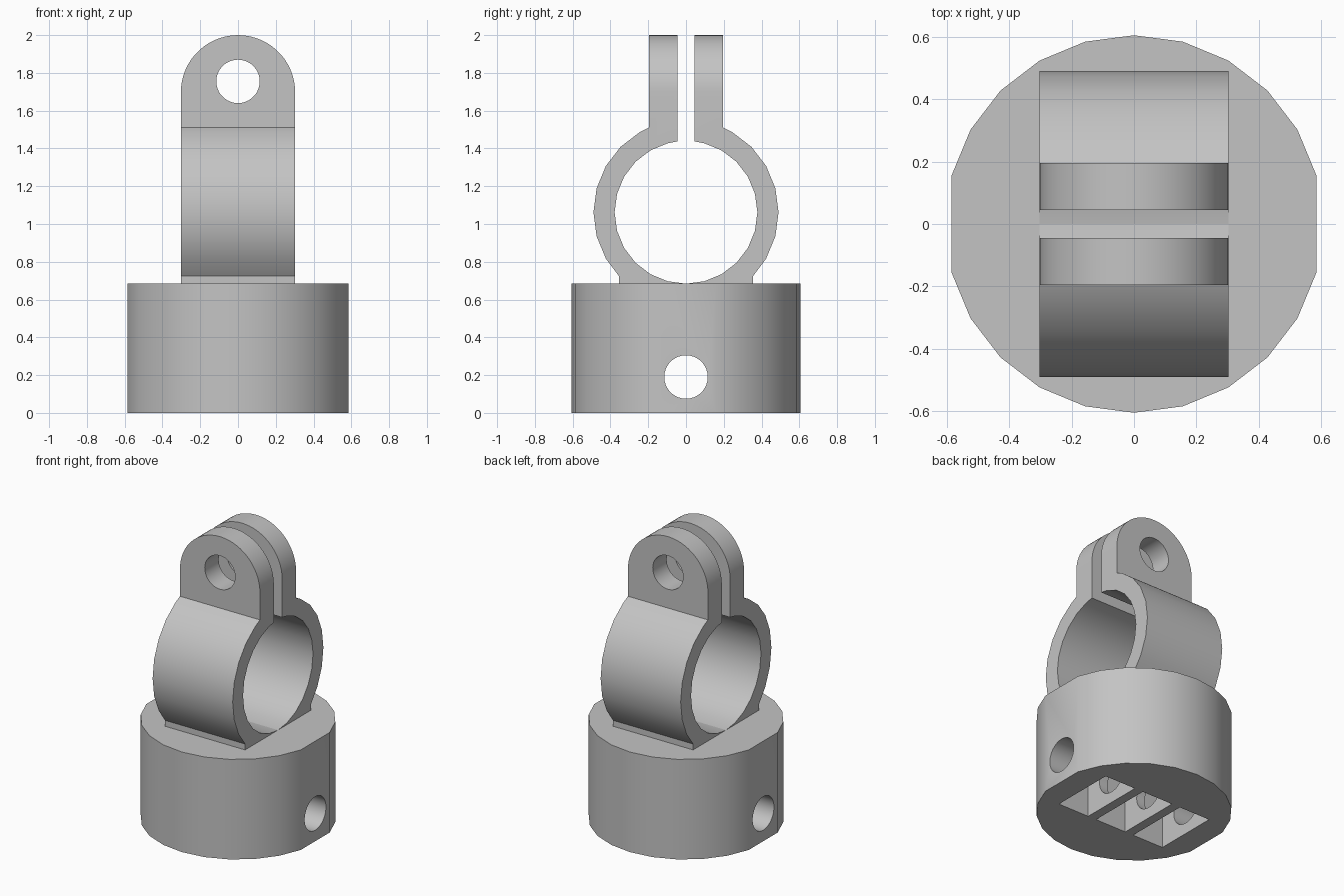
import bpy
import bmesh
from math import sin, cos, acos, radians, degrees, sqrt
from mathutils import Vector

cube = bpy.data.objects.get("Cube")
if cube:
    bpy.data.objects.remove(cube, do_unlink=True)

grey = bpy.data.materials.new("light_grey")
grey.use_nodes = True
grey.diffuse_color = (0.55, 0.55, 0.55, 1)
grey.node_tree.nodes["Principled BSDF"].inputs["Base Color"].default_value = (0.55, 0.55, 0.55, 1)

# Main dimensions
BASE_R, BASE_H = 0.605, 0.684
RING_OUT, RING_IN = 0.49, 0.378
RING_Z = BASE_H + RING_IN
HALF_W = 0.3025
SLOT, TAB_Y, FOOT_Y = 0.045, 0.195, 0.355
BOLT_R, TAB_HOLE_Z, BASE_HOLE_Z = 0.115, 1.755, 0.19


def prism(name, points, sweep):
    """Extrude a closed outline along a vector."""
    bm = bmesh.new()
    face = bm.faces.new([bm.verts.new(p) for p in points])
    moved = bmesh.ops.extrude_face_region(bm, geom=[face])["geom"]
    bmesh.ops.translate(bm, vec=Vector(sweep),
                        verts=[v for v in moved if isinstance(v, bmesh.types.BMVert)])
    bmesh.ops.recalc_face_normals(bm, faces=bm.faces)
    mesh = bpy.data.meshes.new(name)
    bm.to_mesh(mesh)
    bm.free()
    mesh.materials.append(grey)
    obj = bpy.data.objects.new(name, mesh)
    bpy.context.collection.objects.link(obj)
    return obj


def arc(radius, angles):
    return [(radius * cos(radians(a)), radius * sin(radians(a))) for a in angles]


def combine(obj, tool, operation):
    """Apply a boolean and discard the tool."""
    bpy.ops.object.select_all(action="DESELECT")
    bpy.context.view_layer.objects.active = obj
    obj.select_set(True)
    mod = obj.modifiers.new("cut", "BOOLEAN")
    mod.operation, mod.object, mod.solver = operation, tool, "EXACT"
    bpy.ops.object.modifier_apply(modifier=mod.name)
    bpy.data.objects.remove(tool, do_unlink=True)


def smooth(obj):
    bpy.ops.object.select_all(action="DESELECT")
    bpy.context.view_layer.objects.active = obj
    obj.select_set(True)
    bpy.ops.object.shade_smooth_by_angle(angle=radians(30))


# Round base with a flat on each side
outline = [(x, y, 0) for x, y in arc(BASE_R, range(0, 360, 15)) if abs(y) > 0.01]
base = prism("base", outline, (0, 0, BASE_H))

# Three pockets in the underside
for px in (-0.3, 0, 0.3):
    corners = [(px + sx * 0.118, sy * 0.225, -0.1)
               for sx, sy in ((-1, -1), (1, -1), (1, 1), (-1, 1))]
    combine(base, prism("pocket_cutter", corners, (0, 0, 0.48)), "DIFFERENCE")

# Cross hole through the base
circle = arc(BOLT_R, range(0, 360, 10))
hole = prism("base_hole_cutter", [(-1, y, BASE_HOLE_Z + z) for y, z in circle], (2, 0, 0))
combine(base, hole, "DIFFERENCE")
smooth(base)

# Side outline of one clamp half: foot, outer ring, tab, slot, inner ring
foot_angle = -degrees(acos(FOOT_Y / RING_OUT))
tab_angle = degrees(acos(TAB_Y / RING_OUT))
slot_angle = degrees(acos(SLOT / RING_IN))
outer = arc(RING_OUT, [foot_angle, *range(-30, 61, 15), tab_angle])
inner = arc(RING_IN, [slot_angle, *range(75, -76, -15)])
side = ([(0, BASE_H), (FOOT_Y, BASE_H)]
        + [(y, RING_Z + z) for y, z in outer]
        + [(TAB_Y, 2.2), (SLOT, 2.2)]
        + [(y, RING_Z + z) for y, z in inner])

# Front outline: straight sides with a round top
top_z = 2 - HALF_W
front = ([(-HALF_W, 0.5), (HALF_W, 0.5)]
         + [(x, top_z + z) for x, z in arc(HALF_W, range(0, 181, 6))])

for name, s in (("front_clamp_half", -1), ("back_clamp_half", 1)):
    half = prism(name, [(-0.5, s * y, z) for y, z in side], (1, 0, 0))
    shape = prism("outline_cutter", [(x, -1, z) for x, z in front], (0, 2, 0))
    combine(half, shape, "INTERSECT")
    bolt = prism("bolt_cutter", [(x, -1, TAB_HOLE_Z + z) for x, z in circle], (0, 2, 0))
    combine(half, bolt, "DIFFERENCE")
    smooth(half)
